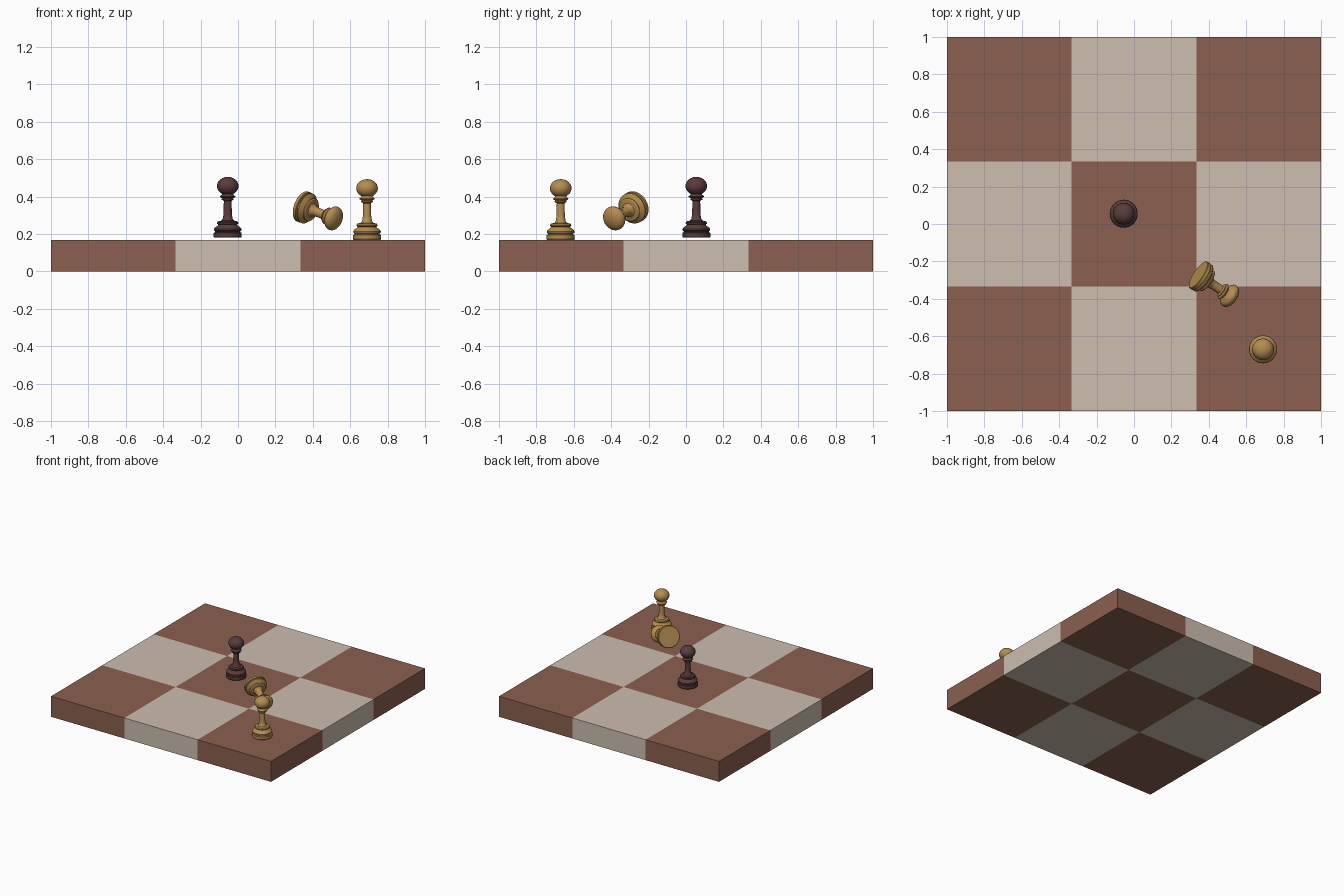
import bpy, bmesh, math
from mathutils import Vector

cube = bpy.data.objects.get("Cube")
if cube:
    bpy.data.objects.remove(cube, do_unlink=True)


def linear(c):
    c /= 255
    return c / 12.92 if c <= 0.04045 else ((c + 0.055) / 1.055) ** 2.4


def material(name, rgb):
    m = bpy.data.materials.new(name)
    m.use_nodes = True
    color = (*[linear(c) for c in rgb], 1)
    m.diffuse_color = color
    bsdf = next(n for n in m.node_tree.nodes if n.type == 'BSDF_PRINCIPLED')
    bsdf.inputs["Base Color"].default_value = color
    return m


brown = material("brown_wood", (139, 96, 80))
cream = material("cream_wood", (205, 190, 176))
gold = material("golden_wood", (180, 140, 82))
dark = material("dark_wood", (90, 60, 60))


def add_object(name, bm, mats):
    mesh = bpy.data.meshes.new(name)
    bm.to_mesh(mesh)
    bm.free()
    for m in mats:
        mesh.materials.append(m)
    obj = bpy.data.objects.new(name, mesh)
    bpy.context.collection.objects.link(obj)
    return obj


# Board: a slab cut into thirds, coloured as a checker
TOP = 0.168
bm = bmesh.new()
bmesh.ops.create_cube(bm, size=1)
for v in bm.verts:
    v.co = Vector((v.co.x * 2, v.co.y * 2, (v.co.z + 0.5) * TOP))
for axis in (Vector((1, 0, 0)), Vector((0, 1, 0))):
    for side in (-1, 1):
        bmesh.ops.bisect_plane(bm, geom=bm.verts[:] + bm.edges[:] + bm.faces[:],
                               plane_co=axis * side / 3, plane_no=axis)
for f in bm.faces:
    c = f.calc_center_median()
    column, row = (min(2, int((t + 1) * 1.5)) for t in (c.x, c.y))
    f.material_index = (column + row) % 2
add_object("board", bm, [brown, cream])

# Pawn profile: (radius, height) from the foot up, ending in a round head
PROFILE = [(0, 0), (.072, 0), (.075, .004), (.075, .026), (.067, .029), (.067, .034),
           (.073, .038), (.074, .046), (.069, .054), (.054, .064), (.050, .070),
           (.056, .074), (.057, .080), (.052, .087), (.034, .091), (.026, .102),
           (.022, .13), (.021, .195), (.025, .200), (.032, .202), (.032, .208),
           (.028, .211), (.040, .217), (.041, .221), (.032, .229), (.030, .234)]
for i in range(10):
    a = math.radians(-50 + 140 * i / 9)
    PROFILE.append((.058 * math.cos(a) if i < 9 else 0, .276 + .049 * math.sin(a)))


def pawn(name, mat, foot, axis=(0, 0, 1), scale=(1, 1, 1)):
    bm = bmesh.new()
    verts = [bm.verts.new((r, 0, z)) for r, z in PROFILE]
    edges = [bm.edges.new(pair) for pair in zip(verts, verts[1:])]
    bmesh.ops.spin(bm, geom=verts + edges, cent=(0, 0, 0), axis=(0, 0, 1),
                   angle=math.tau, steps=40, use_duplicate=False)
    bmesh.ops.remove_doubles(bm, verts=bm.verts, dist=1e-5)
    bmesh.ops.recalc_face_normals(bm, faces=bm.faces)
    obj = add_object(name, bm, [mat])
    obj.location = foot
    obj.scale = scale
    obj.rotation_euler = Vector(axis).to_track_quat('Z', 'Y').to_euler()
    bpy.ops.object.select_all(action='DESELECT')
    obj.select_set(True)
    bpy.context.view_layer.objects.active = obj
    bpy.ops.object.shade_smooth_by_angle(angle=math.radians(35))


# Two standing pawns and a toppled one, which is broader and shorter
pawn("dark_pawn", dark, (-.055, .055, .18))
pawn("standing_pawn", gold, (.69, -.67, TOP))
pawn("toppled_pawn", gold, (.343, -.271, .347), (.79, -.53, -.30), (1.14, 1.14, .77))
